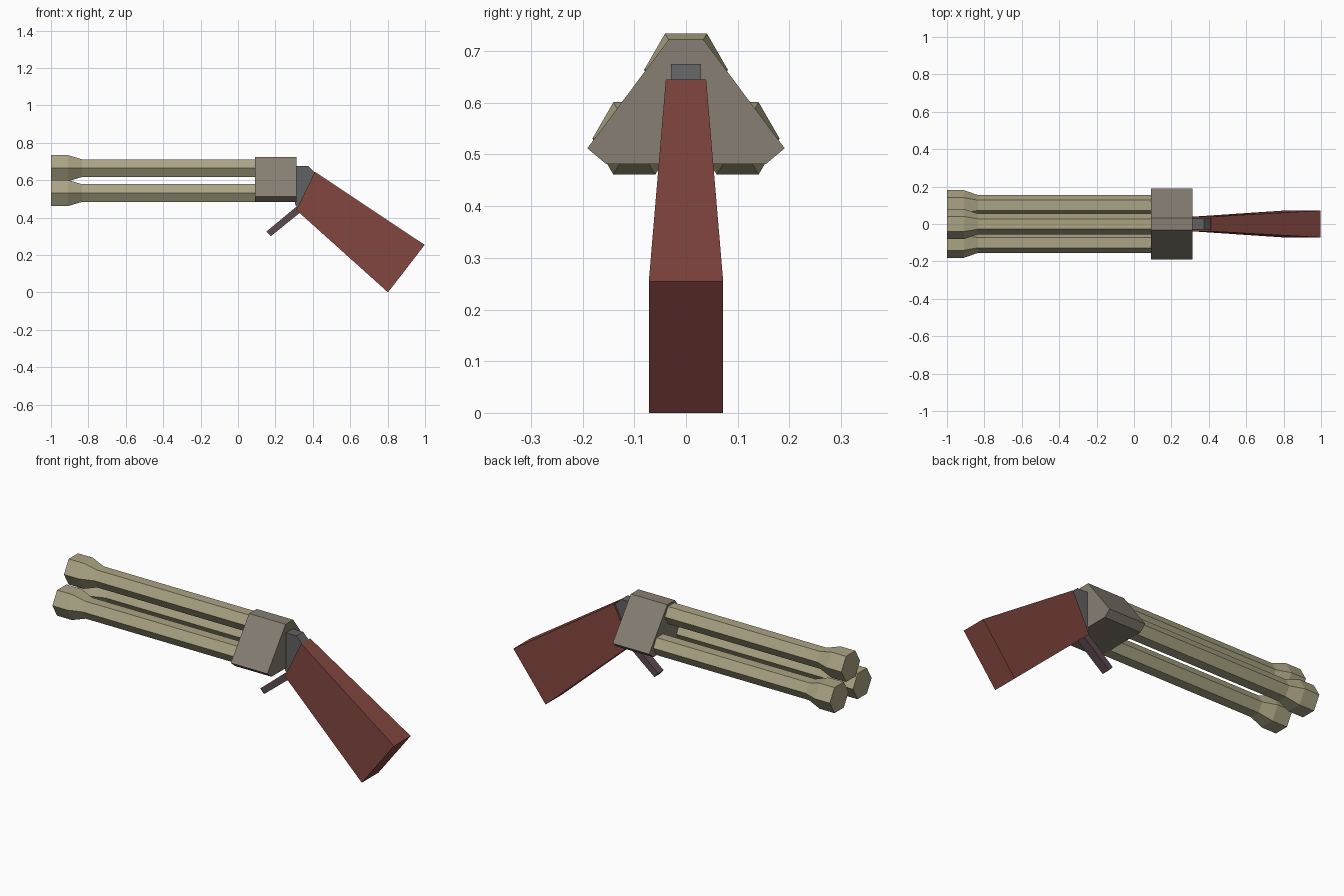
import bpy, bmesh
from math import cos, sin, pi

if "Cube" in bpy.data.objects:
    bpy.data.objects.remove(bpy.data.objects["Cube"])


def material(name, rgb):
    m = bpy.data.materials.new(name)
    m.diffuse_color = (*rgb, 1)
    m.use_nodes = True
    m.node_tree.nodes["Principled BSDF"].inputs["Base Color"].default_value = m.diffuse_color
    return m


def loft(name, rings, mat):
    """Skin a closed solid through rings of equal point count."""
    bm = bmesh.new()
    loops = [[bm.verts.new(p) for p in ring] for ring in rings]
    n = len(loops[0])
    for a, b in zip(loops, loops[1:]):
        for i in range(n):
            j = (i + 1) % n
            bm.faces.new((a[i], a[j], b[j], b[i]))
    bm.faces.new(loops[0][::-1])
    bm.faces.new(loops[-1])
    bmesh.ops.recalc_face_normals(bm, faces=bm.faces)
    mesh = bpy.data.meshes.new(name)
    bm.to_mesh(mesh)
    bm.free()
    mesh.materials.append(mat)
    obj = bpy.data.objects.new(name, mesh)
    bpy.context.collection.objects.link(obj)
    return obj


def hexagon(x, y, z, r):
    return [(x, y + r * cos(i * pi / 3), z + r * sin(i * pi / 3)) for i in range(6)]


def side_slab(name, profile, half, mat):
    """Extrude an xz profile across y."""
    return loft(name, [[(x, s * half, z) for x, z in profile] for s in (-1, 1)], mat)


brass = material("barrel_brass", (0.40, 0.37, 0.23))
steel = material("receiver_steel", (0.24, 0.21, 0.17))
dark = material("dark_steel", (0.12, 0.12, 0.125))
wood = material("stock_wood", (0.22, 0.06, 0.05))
rust = material("trigger_metal", (0.11, 0.07, 0.08))

# Three hexagonal barrels with flared muzzles
stations = [(-1.0, 0.081), (-0.91, 0.081), (-0.835, 0.055), (0.10, 0.055)]
for name, y, z in (("top_barrel", 0, 0.664), ("left_barrel", -0.10, 0.531), ("right_barrel", 0.10, 0.531)):
    loft(name, [hexagon(x, y, z, r) for x, r in stations], brass)

# Receiver block
half_section = [(0.155, 0.482), (0.191, 0.512), (0.033, 0.723)]
section = half_section + [(-y, z) for y, z in reversed(half_section)]
loft("receiver", [[(x, y, z) for y, z in section] for x in (0.09, 0.312)], steel)

# Link between receiver and stock
side_slab("stock_link", [(0.305, 0.675), (0.375, 0.675), (0.412, 0.638),
                         (0.40, 0.60), (0.32, 0.45), (0.305, 0.47)], 0.029, dark)

# Stock, widening to the butt
front = [(0.411, 0.645), (0.312, 0.44)]
butt = [(0.998, 0.254), (0.802, 0.0)]


def stock_ring(edge, half):
    (xa, za), (xb, zb) = edge
    return [(xa, -half, za), (xa, half, za), (xb, half, zb), (xb, -half, zb)]


loft("stock", [stock_ring(front, 0.039), stock_ring(butt, 0.072)], wood)

# Trigger bar
side_slab("trigger", [(0.152, 0.325), (0.175, 0.300), (0.345, 0.437), (0.322, 0.466)], 0.024, rust)
